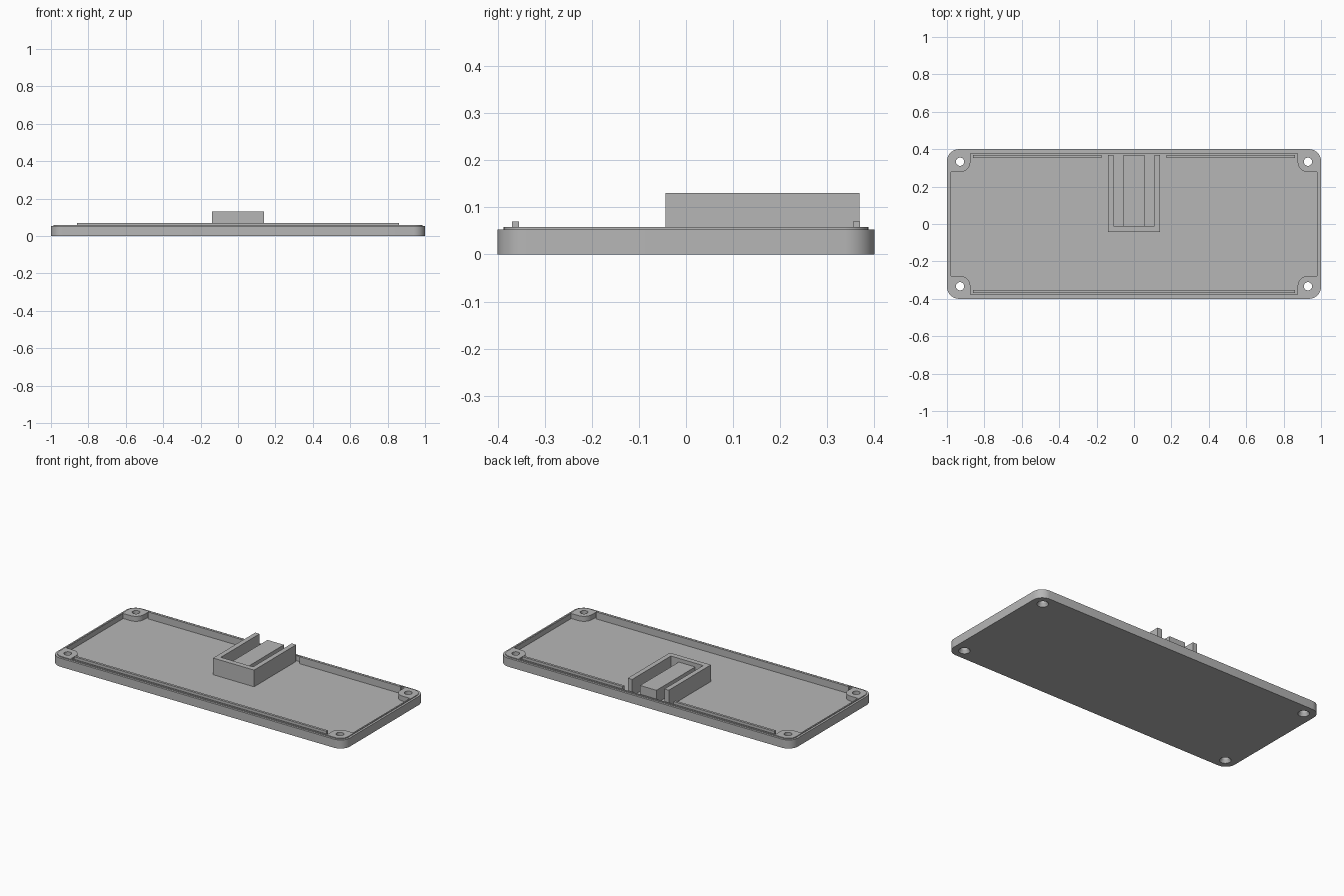
import bpy
import bmesh
from math import cos, sin, pi, radians

cube = bpy.data.objects.get("Cube")
if cube:
    bpy.data.objects.remove(cube, do_unlink=True)

grey = bpy.data.materials.new("plain grey")
grey.use_nodes = True
colour = (0.47, 0.47, 0.47, 1)
grey.diffuse_color = colour
grey.node_tree.nodes["Principled BSDF"].inputs["Base Color"].default_value = colour

HOLE_X, HOLE_Y = 0.93, 0.333
FLOOR, SHOULDER, RIM = 0.027, 0.053, 0.058


def finish(name, bm):
    bmesh.ops.recalc_face_normals(bm, faces=bm.faces)
    mesh = bpy.data.meshes.new(name)
    bm.to_mesh(mesh)
    bm.free()
    mesh.materials.append(grey)
    obj = bpy.data.objects.new(name, mesh)
    bpy.context.collection.objects.link(obj)
    return obj


def prism(name, outline, z0, z1):
    """Extrude a closed outline from z0 up to z1."""
    bm = bmesh.new()
    face = bm.faces.new([bm.verts.new((x, y, z0)) for x, y in outline])
    top = bmesh.ops.extrude_face_region(bm, geom=[face])["geom"]
    verts = [v for v in top if isinstance(v, bmesh.types.BMVert)]
    bmesh.ops.translate(bm, verts=verts, vec=(0, 0, z1 - z0))
    return finish(name, bm)


def box(name, x0, x1, y0, y1, z0, z1):
    return prism(name, [(x0, y0), (x1, y0), (x1, y1), (x0, y1)], z0, z1)


def cone(name, x, y, z0, z1, r0, r1):
    bm = bmesh.new()
    bmesh.ops.create_cone(bm, cap_ends=True, segments=32, radius1=r0,
                          radius2=r1, depth=z1 - z0)
    bmesh.ops.translate(bm, verts=bm.verts, vec=(x, y, (z0 + z1) / 2))
    return finish(name, bm)


def arc(cx, cy, r, a0, a1, n=10):
    angles = [radians(a0 + (a1 - a0) * i / n) for i in range(n + 1)]
    return [(cx + r * cos(a), cy + r * sin(a)) for a in angles]


def four_way(quarter):
    """Mirror a quarter outline, running from +x to +y, into a closed loop."""
    back = quarter[::-1]
    return (quarter + [(-x, y) for x, y in back]
            + [(-x, -y) for x, y in quarter] + [(x, -y) for x, y in back])


def rounded(hx, hy, r):
    return four_way(arc(hx - r, hy - r, r, 0, 90))


def combine(target, other, operation):
    bpy.context.view_layer.objects.active = target
    mod = target.modifiers.new(operation, "BOOLEAN")
    mod.operation = operation
    mod.solver = "EXACT"
    mod.object = other
    bpy.ops.object.modifier_apply(modifier=mod.name)
    bpy.data.objects.remove(other, do_unlink=True)


# Tray with a stepped rim
tray = prism("tray", rounded(1, 0.4, 0.064), 0, SHOULDER)
rim = prism("rim", rounded(0.987, 0.387, 0.051), SHOULDER - 0.01, RIM)
combine(tray, rim, "UNION")

# Cavity that leaves a rounded screw boss in every corner
boss = 0.055
quarter = ([(0.979, HOLE_Y - boss)]
           + arc(HOLE_X, HOLE_Y, boss, 270, 180)
           + [(HOLE_X - boss, 0.377)])
combine(tray, prism("cavity", four_way(quarter), FLOOR, 0.2), "DIFFERENCE")

# Screw holes, countersunk from below
for sx in (-1, 1):
    for sy in (-1, 1):
        x, y = sx * HOLE_X, sy * HOLE_Y
        combine(tray, cone("hole", x, y, -0.05, 0.1, 0.022, 0.022), "DIFFERENCE")
        combine(tray, cone("sink", x, y, -0.01, 0.02, 0.038, 0.021), "DIFFERENCE")

# Locating ridges just inside the long walls
box("front_ridge", -0.862, 0.862, -0.369, -0.354, FLOOR, 0.07)
box("back_ridge_right", -0.862, -0.174, 0.354, 0.369, FLOOR, 0.07)
box("back_ridge_left", 0.174, 0.862, 0.354, 0.369, FLOOR, 0.07)

# U-shaped holder, open to the back, with a lower block in the middle
u_half = [(0.14, -0.043), (0.14, 0.368), (0.11, 0.368), (0.11, -0.01)]
u_shape = u_half + [(-x, y) for x, y in u_half[::-1]]
prism("holder", u_shape, FLOOR, 0.13)
box("holder_block", -0.056, 0.056, -0.01, 0.368, FLOOR, 0.107)

# Smooth the round corners and holes, keep the edges sharp
bpy.ops.object.select_all(action="DESELECT")
tray.select_set(True)
bpy.context.view_layer.objects.active = tray
bpy.ops.object.shade_smooth_by_angle(angle=pi / 7)
